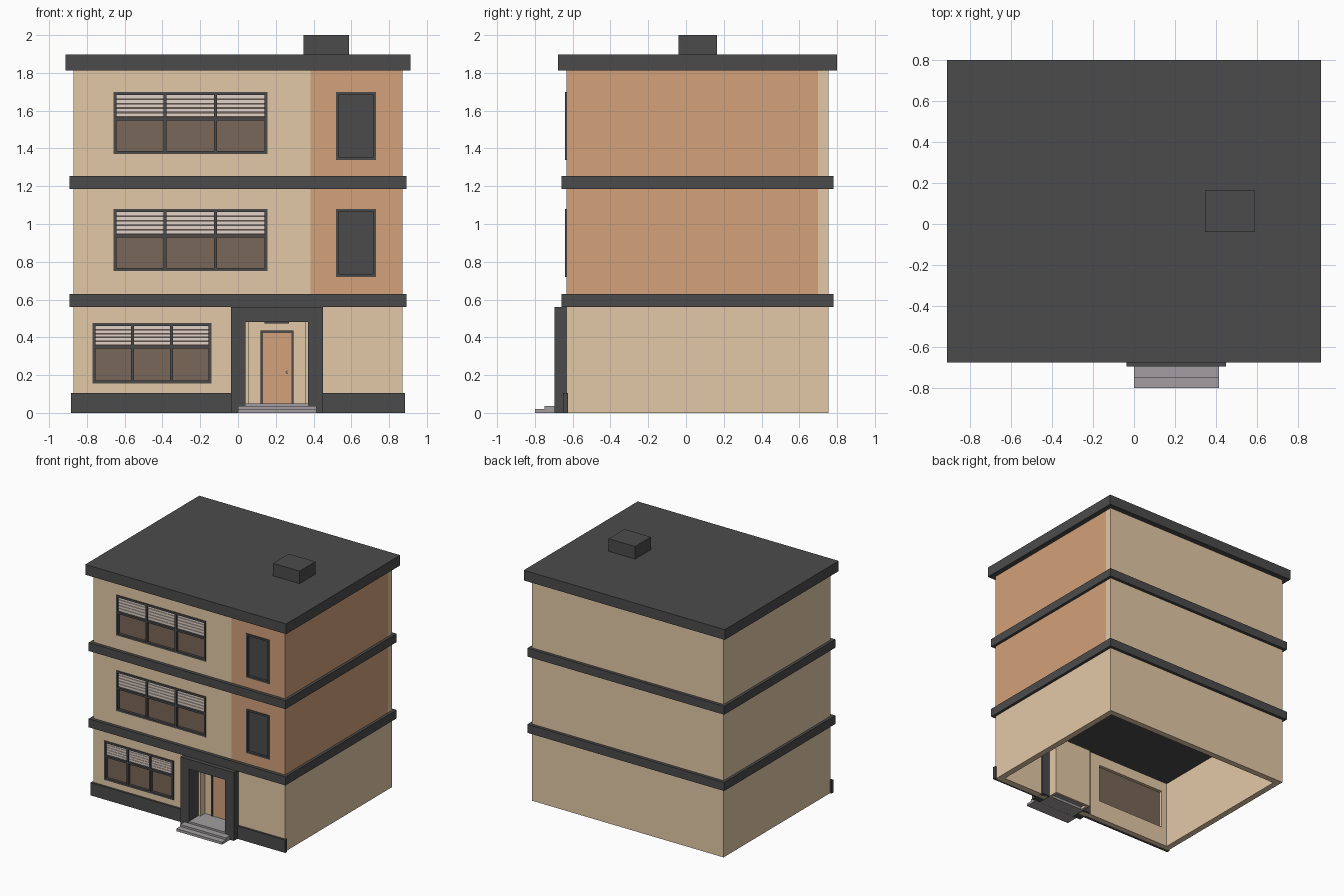
import bpy, bmesh
from mathutils import Vector

old = bpy.data.objects.get("Cube")
if old:
    bpy.data.objects.remove(old, do_unlink=True)


def material(name, rgb):
    # Display colour converted to linear
    lin = [((c / 255 + 0.055) / 1.055) ** 2.4 for c in rgb] + [1.0]
    m = bpy.data.materials.new(name)
    m.use_nodes = True
    m.diffuse_color = lin
    m.node_tree.nodes["Principled BSDF"].inputs["Base Color"].default_value = lin
    return m


CREAM = material("cream render", (228, 201, 167))
CLAY = material("clay render", (211, 161, 122))
DARK = material("charcoal trim", (75, 75, 75))
GLASS = material("brown glass", (121, 103, 88))
BLIND = material("pale blind", (226, 210, 200))
STONE = material("grey stone", (162, 158, 161))


def finish(name, bm, *mats):
    bmesh.ops.recalc_face_normals(bm, faces=bm.faces)
    mesh = bpy.data.meshes.new(name)
    bm.to_mesh(mesh)
    bm.free()
    for m in mats:
        mesh.materials.append(m)
    ob = bpy.data.objects.new(name, mesh)
    bpy.context.scene.collection.objects.link(ob)
    return ob


def boxes(name, mat, *spans):
    """One object made of boxes, each given as x, y and z ranges."""
    bm = bmesh.new()
    for span in spans:
        new = bmesh.ops.create_cube(bm, size=1)["verts"]
        for v in new:
            v.co = Vector([lo + (c + 0.5) * (hi - lo) for c, (lo, hi) in zip(v.co, span)])
    return finish(name, bm, mat)


def cut(ob, *span):
    """Subtract a box from an object."""
    cutter = boxes("cutter", CREAM, span)
    cutter.hide_render = True
    mod = ob.modifiers.new("opening", 'BOOLEAN')
    mod.operation, mod.solver, mod.object = 'DIFFERENCE', 'EXACT', cutter
    bpy.context.view_layer.objects.active = ob
    bpy.ops.object.modifier_apply(modifier=mod.name)
    bpy.data.objects.remove(cutter, do_unlink=True)


W, FRONT, BACK, WALL = 0.87, -0.633, 0.755, 0.05
CLAY_X, CLAY_Y = 0.385, 0.70


def rim(x, y, z, bar):
    """Four bars around a rectangle."""
    return [(x, y, (z[0], z[0] + bar)), (x, y, (z[1] - bar, z[1])),
            ((x[0], x[0] + bar), y, z), ((x[1] - bar, x[1]), y, z)]


def window(name, wall, x, z, transom, panes=3, bar=0.016):
    """Opening in the wall with frame, glass and blinds."""
    (x0, x1), (z0, z1) = x, z
    cut(wall, x, (FRONT - 0.1, FRONT + 0.1 if z0 < 0.5 else FRONT + 0.03), z)
    y = (FRONT - 0.007, FRONT + 0.02)
    bars = rim(x, y, z, bar) + [(x, y, (transom - bar / 2, transom + bar / 2))]
    for i in range(1, panes):
        mid = x0 + bar / 2 + (x1 - x0 - bar) * i / panes
        bars.append(((mid - bar / 2, mid + bar / 2), y, z))
    boxes(name + "_frame", DARK, *bars)
    boxes(name + "_glass", GLASS, (x, (FRONT + 0.015, FRONT + 0.025), z))
    low, count = transom + bar / 2, 5
    pitch = (z1 - bar - low) / count
    boxes(name + "_blinds", BLIND, *[
        (x, (FRONT + 0.006, FRONT + 0.013),
         (low + pitch * (i + 0.12), low + pitch * (i + 1))) for i in range(count)])


def paint_corner(ob):
    """Clay colour on the front right bay and most of the side."""
    ob.data.materials.clear()
    ob.data.materials.append(CREAM)
    ob.data.materials.append(CLAY)
    bm = bmesh.new()
    bm.from_mesh(ob.data)
    for co, no in (((CLAY_X, 0, 0), (1, 0, 0)), ((0, CLAY_Y, 0), (0, 1, 0))):
        bmesh.ops.bisect_plane(bm, geom=bm.verts[:] + bm.edges[:] + bm.faces[:],
                               plane_co=co, plane_no=no)
    bm.normal_update()
    for f in bm.faces:
        c = f.calc_center_median()
        on_front = f.normal.y < -0.9 and c.x > CLAY_X
        on_side = f.normal.x > 0.9 and c.x > W - 0.01 and c.y < CLAY_Y
        f.material_index = int(on_front or on_side)
    bm.to_mesh(ob.data)
    bm.free()


# Ground floor shell, open underneath, with doorway and window
ground = boxes("ground_floor_walls", CREAM, ((-W, W), (FRONT, BACK), (0, 0.57)))
cut(ground, (-W + WALL, W - WALL), (FRONT + WALL, BACK - WALL), (-0.1, 0.7))
cut(ground, (0.03, 0.38), (FRONT - 0.1, FRONT + 0.1), (-0.1, 0.49))
window("ground_window", ground, (-0.77, -0.14), (0.155, 0.475), 0.35)

# Upper floors with wide windows and narrow dark panels
for name, z in (("first_floor", 0.0), ("second_floor", 0.62)):
    floor = boxes(name + "_walls", CREAM, ((-W, W), (FRONT, BACK), (z + 0.62, z + 1.20)))
    window(name + "_window", floor, (-0.66, 0.155), (z + 0.75, z + 1.08), z + 0.937)
    px, pz = (0.52, 0.73), (z + 0.72, z + 1.08)
    cut(floor, px, (FRONT - 0.1, FRONT + 0.03), pz)
    paint_corner(floor)
    boxes(name + "_panel_frame", DARK, *rim(px, (FRONT - 0.007, FRONT + 0.02), pz, 0.015))
    boxes(name + "_panel", DARK, (px, (FRONT + 0.012, FRONT + 0.022), pz))

# Floor bands, roof slab and chimney
for name, z0, z1 in (("lower_band", 0.56, 0.63), ("upper_band", 1.186, 1.255)):
    boxes(name, DARK, ((-0.893, 0.893), (-0.66, 0.78), (z0, z1)))
boxes("roof_slab", DARK, ((-0.912, 0.912), (-0.677, 0.80), (1.813, 1.897)))
boxes("chimney", DARK, ((0.346, 0.587), (-0.04, 0.165), (1.89, 2.0)))

# Plinth along the front
boxes("plinth", DARK, *[(x, (-0.65, -0.625), (0, 0.105))
                        for x in ((-0.883, -0.03), (0.44, 0.883))])

# Door surround, an upturned U profile extruded through the wall
SURROUND_FRONT, SURROUND_BACK = -0.695, -0.57
bm = bmesh.new()
profile = [(-0.037, 0), (-0.037, 0.56), (0.45, 0.56), (0.45, 0),
           (0.37, 0), (0.37, 0.48), (0.04, 0.48), (0.04, 0)]
face = bm.faces.new([bm.verts.new((x, SURROUND_FRONT, z)) for x, z in profile])
moved = bmesh.ops.extrude_face_region(bm, geom=[face])["geom"]
bmesh.ops.translate(bm, vec=(0, SURROUND_BACK - SURROUND_FRONT, 0),
                    verts=[g for g in moved if isinstance(g, bmesh.types.BMVert)])
finish("door_surround", bm, DARK)

# Entrance recess
DOOR_Y = -0.51
deep = (SURROUND_BACK, DOOR_Y + 0.02)
boxes("recess_walls", CREAM,
      ((0.037, 0.057), deep, (0, 0.48)), ((0.357, 0.377), deep, (0, 0.48)),
      ((0.057, 0.357), (DOOR_Y, DOOR_Y + 0.02), (0, 0.48)),
      ((0.037, 0.377), deep, (0.48, 0.50)))
boxes("recess_lamp", DARK, ((0.14, 0.27), (-0.565, -0.53), (0.474, 0.48)))

# Door with frame and knob
jamb = (DOOR_Y - 0.012, DOOR_Y)
boxes("door_frame", DARK, *rim((0.12, 0.295), jamb, (0.035, 0.435), 0.013))
boxes("door", CLAY, ((0.132, 0.283), (DOOR_Y - 0.005, DOOR_Y), (0.05, 0.423)))
bm = bmesh.new()
bmesh.ops.create_uvsphere(bm, u_segments=8, v_segments=6, radius=0.006)
bmesh.ops.translate(bm, verts=bm.verts, vec=(0.26, DOOR_Y - 0.009, 0.215))
finish("door_knob", bm, BLIND)

# Entrance steps and landing
boxes("steps", STONE,
      ((0, 0.415), (-0.80, -0.695), (0, 0.02)),
      ((0, 0.415), (-0.75, -0.695), (0.02, 0.036)),
      ((0.04, 0.37), (-0.694, SURROUND_BACK), (0, 0.05)),
      ((0.057, 0.357), (SURROUND_BACK, DOOR_Y), (0.02, 0.05)))
